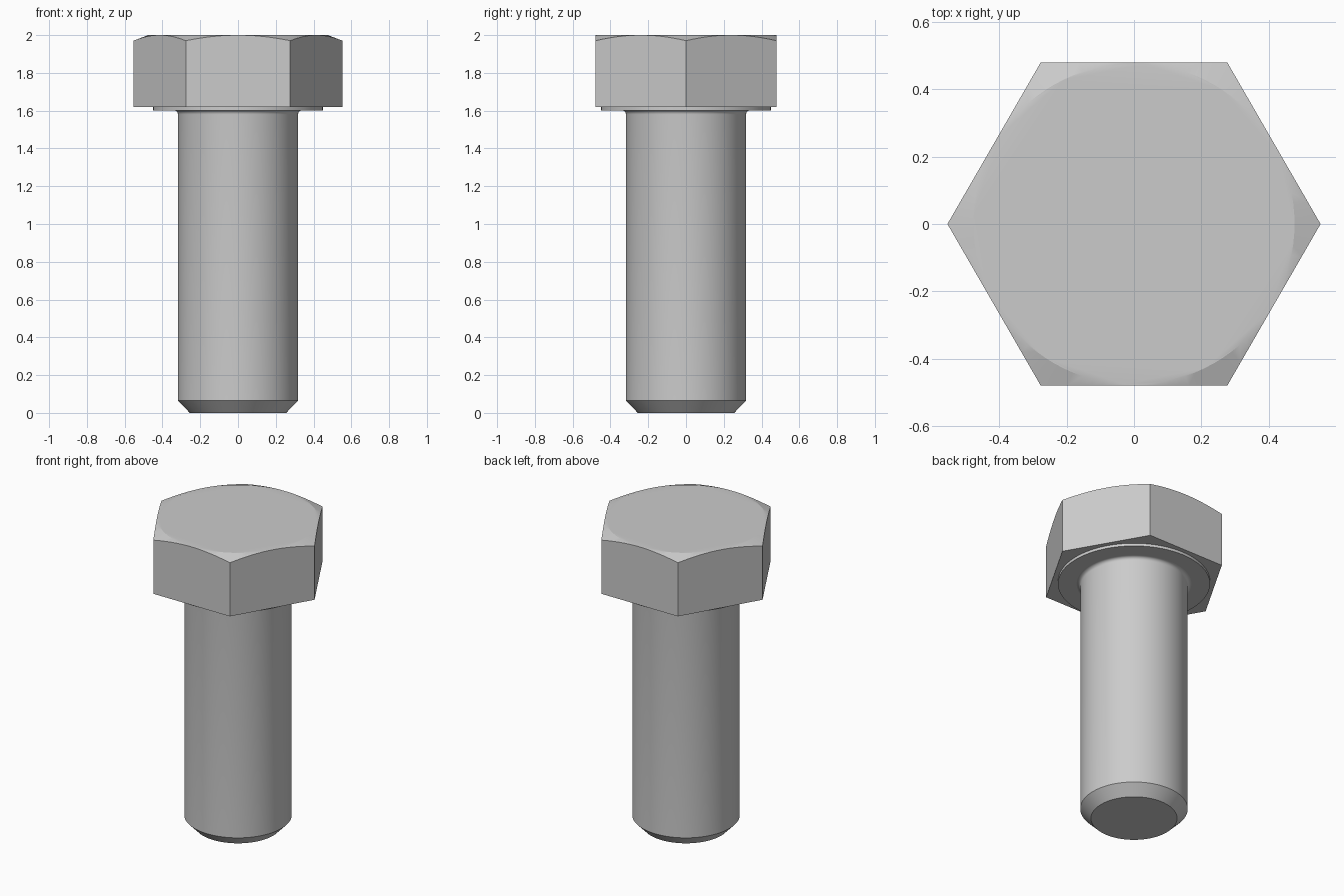
import bpy, bmesh, math

cube = bpy.data.objects.get("Cube")
if cube:
    bpy.data.objects.remove(cube)

steel = bpy.data.materials.new("grey_steel")
steel.use_nodes = True
COLOUR = (0.6, 0.6, 0.6, 1)
steel.diffuse_color = COLOUR
steel.node_tree.nodes["Principled BSDF"].inputs["Base Color"].default_value = COLOUR

TOP, HEAD_BASE = 2.0, 1.62
APOTHEM = 0.479
CHAMFER_SLOPE = 0.4
SEGMENTS = 96


def add_object(name, bm, angle):
    bmesh.ops.recalc_face_normals(bm, faces=bm.faces)
    mesh = bpy.data.meshes.new(name)
    bm.to_mesh(mesh)
    bm.free()
    mesh.materials.append(steel)
    obj = bpy.data.objects.new(name, mesh)
    bpy.context.collection.objects.link(obj)
    bpy.ops.object.select_all(action="DESELECT")
    obj.select_set(True)
    bpy.context.view_layer.objects.active = obj
    bpy.ops.object.shade_smooth_by_angle(angle=math.radians(angle))
    return obj


def polar(radius, angle, z):
    return (radius * math.cos(angle), radius * math.sin(angle), z)


def bridge(bm, lower, upper):
    for i in range(len(lower)):
        j = (i + 1) % len(lower)
        bm.faces.new((lower[i], lower[j], upper[j], upper[i]))


def lathe(name, profile):
    """Closed solid of revolution from (radius, z) points, bottom to top."""
    bm = bmesh.new()
    rings = [[bm.verts.new(polar(r, math.tau * i / SEGMENTS, z)) for i in range(SEGMENTS)]
             for r, z in profile]
    for lower, upper in zip(rings, rings[1:]):
        bridge(bm, lower, upper)
    bm.faces.new(rings[0])
    bm.faces.new(rings[-1])
    return add_object(name, bm, 20)


def hex_head():
    """Hexagonal prism whose top corners are trimmed by a shallow cone."""
    bm = bmesh.new()
    circle, rim, corners = [], [], []
    per_side = SEGMENTS // 6
    for i in range(SEGMENTS):
        angle = math.tau * i / SEGMENTS
        from_flat = angle % (math.pi / 3) - math.pi / 6
        radius = APOTHEM / math.cos(from_flat)
        z = TOP - (radius - APOTHEM) * CHAMFER_SLOPE
        circle.append(bm.verts.new(polar(APOTHEM - 0.003, angle, TOP)))
        rim.append(bm.verts.new(polar(radius, angle, z)))
        if i % per_side == 0:
            corners.append(bm.verts.new(polar(radius, angle, HEAD_BASE)))
    bridge(bm, rim, circle)
    bm.faces.new(circle)
    bm.faces.new(corners)
    # One flat face per side, with a curved upper edge
    for k in range(6):
        upper = [rim[(k * per_side + s) % SEGMENTS] for s in range(per_side + 1)]
        bm.faces.new([corners[(k + 1) % 6], corners[k]] + upper)
    return add_object("hex_head", bm, 20)


hex_head()

# Raised bearing face under the head
lathe("washer_face", [(0.45, 1.602), (0.45, HEAD_BASE)])

# Shank with chamfered tip and a small fillet under the head
FILLET, SHANK = 0.022, 0.318
fillet = [(SHANK + FILLET * (1 - math.cos(a)), 1.58 + FILLET * math.sin(a))
          for a in (math.pi / 2 * s / 6 for s in range(7))]
lathe("shank", [(0.255, 0), (SHANK, 0.065)] + fillet)
